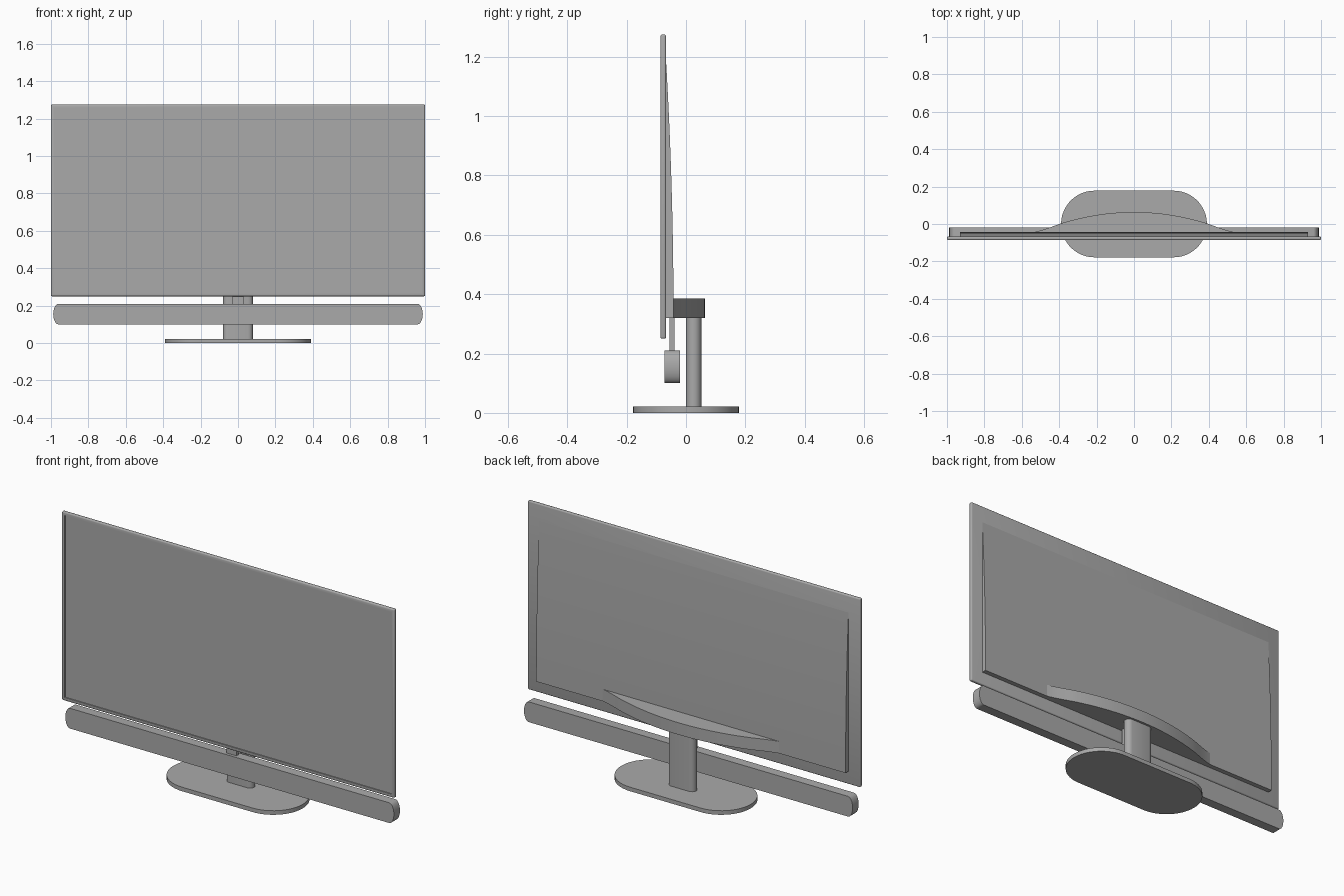
import bpy, bmesh, math

cube = bpy.data.objects.get("Cube")
if cube:
    bpy.data.objects.remove(cube)

grey = bpy.data.materials.new("plain grey")
grey.use_nodes = True
colour = (0.4, 0.4, 0.4, 1)
grey.diffuse_color = colour
grey.node_tree.nodes["Principled BSDF"].inputs["Base Color"].default_value = colour


def finish(name, bm):
    bmesh.ops.recalc_face_normals(bm, faces=bm.faces)
    mesh = bpy.data.meshes.new(name)
    bm.to_mesh(mesh)
    bm.free()
    obj = bpy.data.objects.new(name, mesh)
    bpy.context.collection.objects.link(obj)
    mesh.materials.append(grey)
    bpy.ops.object.select_all(action='DESELECT')
    bpy.context.view_layer.objects.active = obj
    obj.select_set(True)
    bpy.ops.object.shade_smooth_by_angle(angle=math.radians(30))
    return obj


def prism(name, points, shift):
    """Extrude a closed 3D outline along a vector."""
    bm = bmesh.new()
    face = bm.faces.new([bm.verts.new(p) for p in points])
    new = bmesh.ops.extrude_face_region(bm, geom=[face])["geom"]
    bmesh.ops.translate(bm, vec=shift, verts=[v for v in new if isinstance(v, bmesh.types.BMVert)])
    return finish(name, bm)


def box_mesh(low, high):
    bm = bmesh.new()
    bmesh.ops.create_cube(bm, size=1)
    for v in bm.verts:
        v.co = [a + (c + 0.5) * (b - a) for a, b, c in zip(low, high, v.co)]
    return bm


def stadium(half_length, radius, steps, bulge=None):
    """Outline with straight long sides and arched ends."""
    bulge = bulge or radius
    points = []
    for side in (1, -1):
        for i in range(steps + 1):
            a = math.pi * (i / steps - 0.5)
            points.append((side * (half_length - bulge + bulge * math.cos(a)),
                           side * radius * math.sin(a)))
    return points


# Display panel with softened rim and a recessed screen
bm = box_mesh((-1, -0.086, 0.25), (1, -0.067, 1.275))
bmesh.ops.bevel(bm, geom=bm.edges[:], offset=0.006, segments=3, profile=0.5, affect='EDGES')
bm.normal_update()
front = min(bm.faces, key=lambda f: f.calc_center_median().y - f.calc_area())
front = max((f for f in bm.faces if f.normal.y < -0.99), key=lambda f: f.calc_area())
bmesh.ops.inset_region(bm, faces=[front], thickness=0.017)
bmesh.ops.inset_region(bm, faces=[front], thickness=0.0005, depth=-0.005)
finish("display_panel", bm)

# Rear housing, swelling gently toward the bottom
low, high, steps = 0.32, 1.2, 16
curve = [(-0.93, -0.068 + 0.026 * (1 - (i / steps) ** 2), low + (high - low) * i / steps)
         for i in range(steps + 1)]
prism("rear_housing", [(-0.93, -0.072, low)] + curve + [(-0.93, -0.072, high)], (1.86, 0, 0))

# Bowed bracket joining the housing to the stand
bow = []
for i in range(-24, 25):
    x = 0.53 * i / 24
    t = abs(x)
    y = 0.064 - 0.4 * t * t if t < 0.4 else -0.042 + 0.042 * ((0.53 - t) / 0.13) ** 1.2
    bow.append((x, y, 0.32))
prism("stand_bracket", [(-0.53, -0.06, 0.32)] + bow + [(0.53, -0.06, 0.32)], (0, 0, 0.065))

# Stand column and foot
prism("stand_column", [(x, y + 0.026, 0.02) for x, y in stadium(0.08, 0.026, 8)], (0, 0, 0.31))
prism("stand_foot", [(x, y, 0) for x, y in stadium(0.39, 0.178, 24)], (0, 0, 0.022))

# Speaker bar with arched ends, hung on a short strap
prism("speaker_bar", [(x, -0.072, z + 0.155) for x, z in stadium(0.988, 0.055, 10, 0.028)], (0, 0.052, 0))
finish("speaker_strap", box_mesh((-0.03, -0.056, 0.2), (0.03, -0.038, 0.33)))
